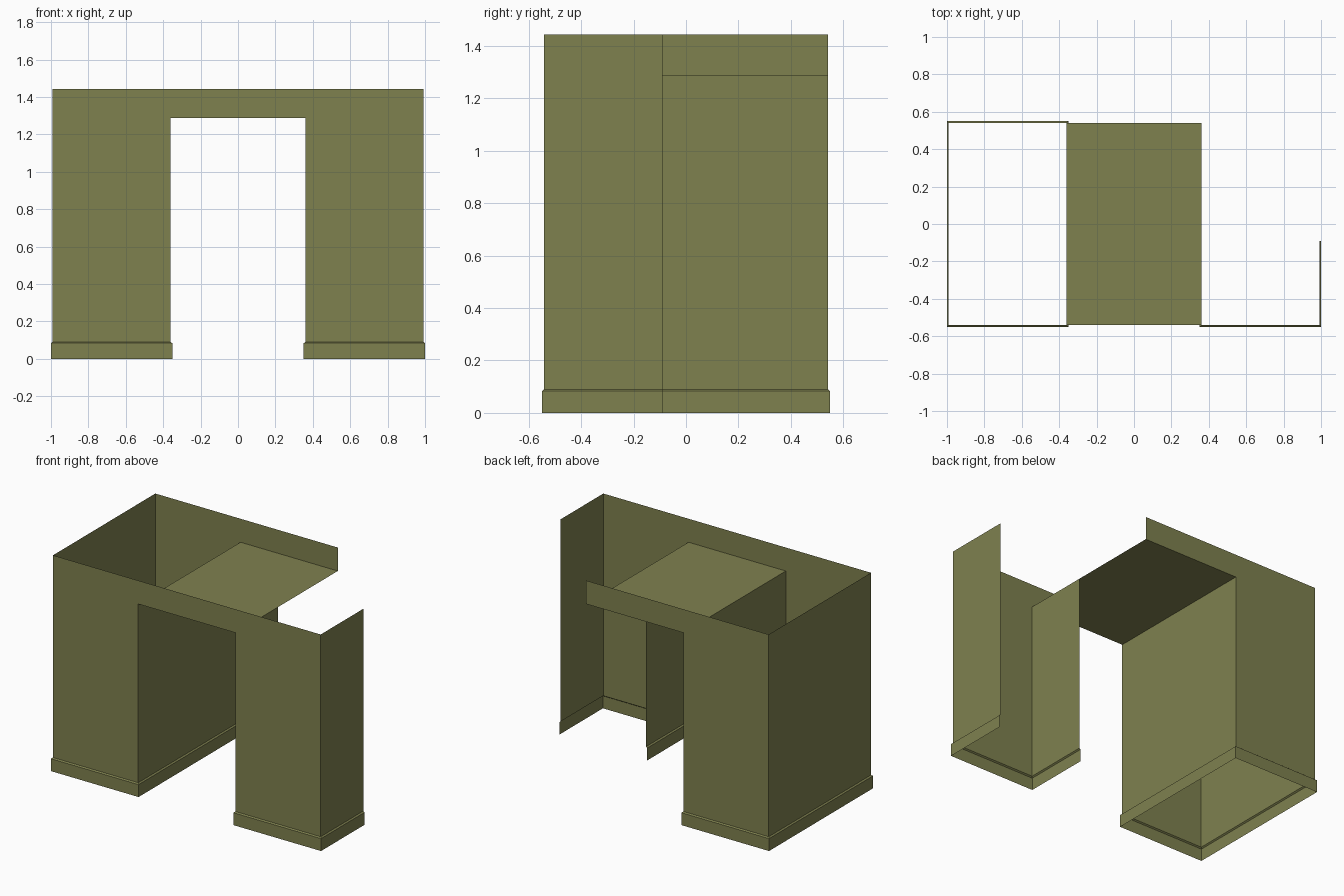
import bpy

if "Cube" in bpy.data.objects:
    bpy.data.objects.remove(bpy.data.objects["Cube"])

# Main dimensions
WX, WY = 0.991, 0.541      # outer wall half sizes
GX = 0.36                  # half width of the passage
TOP, CEIL = 1.443, 1.286   # wall top, passage ceiling
CUT = -0.09                # where the open right pillar stops
OUT = 0.009                # plinth overhang

olive = bpy.data.materials.new("olive")
olive.diffuse_color = (0.212, 0.219, 0.078, 1)
olive.use_nodes = True
olive.node_tree.nodes["Principled BSDF"].inputs["Base Color"].default_value = olive.diffuse_color


def add_mesh(name, verts, faces):
    me = bpy.data.meshes.new(name)
    me.from_pydata(verts, [], faces)
    me.materials.append(olive)
    ob = bpy.data.objects.new(name, me)
    bpy.context.collection.objects.link(ob)
    return ob


def shell(name, path, levels, closed, skip=None):
    """Stack outlines; path points are (x, y, outward x, outward y)."""
    n = len(path)
    verts = [(x + dx * o, y + dy * o, z) for z, o in levels for x, y, dx, dy in path]
    faces = []
    for r in range(len(levels) - 1):
        for i in range(n if closed else n - 1):
            if i == skip:
                continue
            j = (i + 1) % n
            faces.append((r * n + i, r * n + j, (r + 1) * n + j, (r + 1) * n + i))
    return add_mesh(name, verts, faces)


# Pillar outlines, counter-clockwise seen from above
left = [(-WX, -WY, -1, -1), (-GX, -WY, 1, -1), (-GX, WY, 1, 1), (-WX, WY, -1, 1)]
right = [(GX, CUT, -1, 0), (GX, -WY, -1, -1), (WX, -WY, 1, -1), (WX, CUT, 1, 0)]

plinth = [(0, OUT), (0.083, OUT), (0.09, 0)]
walls = [(0.09, 0), (CEIL, 0)]
parapet = [(CEIL, 0), (TOP, 0)]

for side, path, closed, inner in (("left", left, True, 1), ("right", right, False, 0)):
    shell(side + "_plinth", path, plinth, closed)
    shell(side + "_pillar_walls", path, walls, closed)
    # above the ceiling the passage side stays open
    shell(side + "_parapet", path, parapet, closed, skip=inner)

# Lintels over the passage, front and back
for name, s in (("front_lintel", -1), ("back_lintel", 1)):
    xs = (-GX, GX) if s < 0 else (GX, -GX)
    add_mesh(name, [(xs[0], s * WY, CEIL), (xs[1], s * WY, CEIL),
                    (xs[1], s * WY, TOP), (xs[0], s * WY, TOP)], [(0, 1, 2, 3)])

# Passage ceiling, facing down
add_mesh("passage_ceiling", [(-GX, -WY, CEIL), (-GX, WY, CEIL),
                             (GX, WY, CEIL), (GX, -WY, CEIL)], [(0, 1, 2, 3)])
